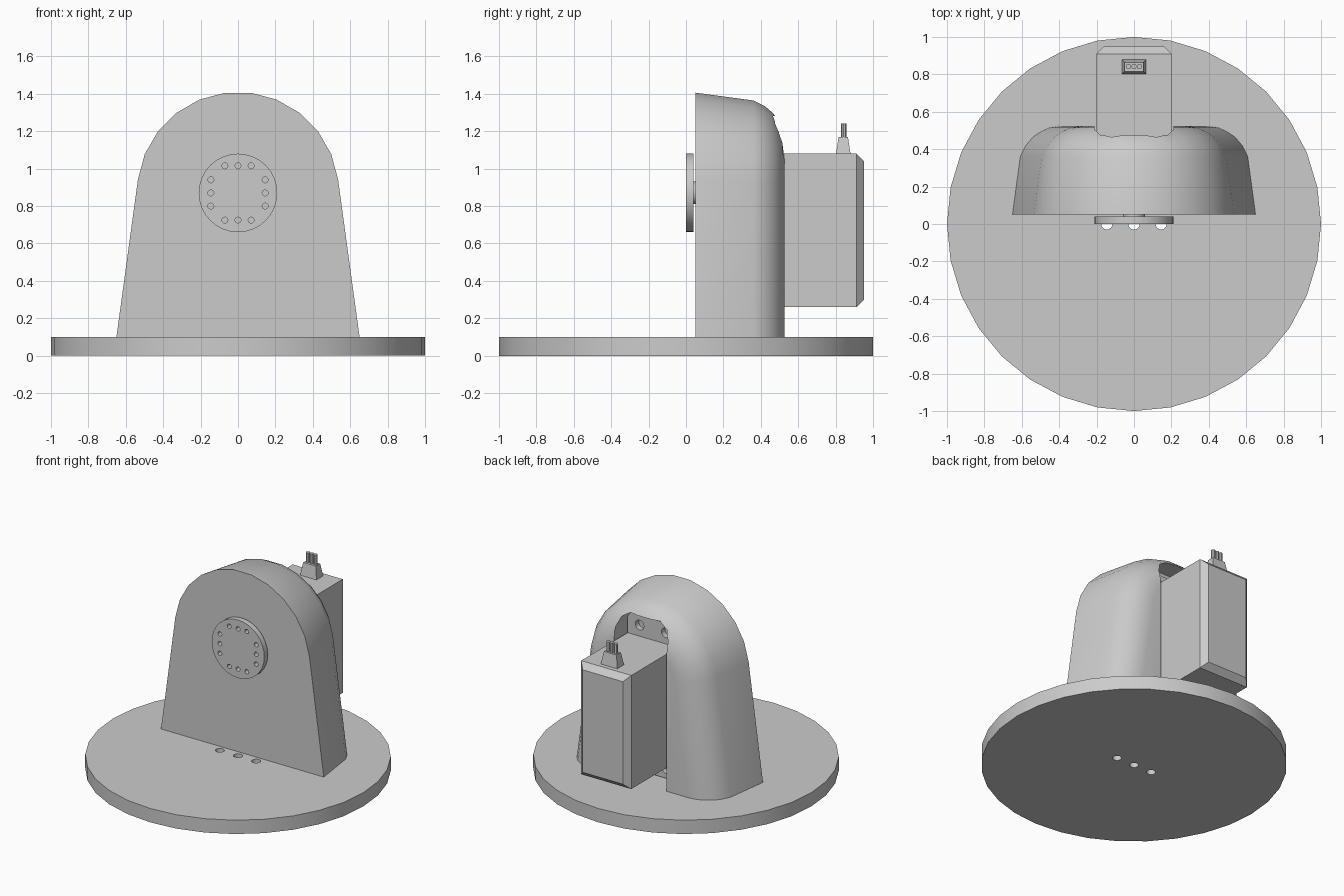
import bpy, bmesh, math
from mathutils import Matrix, Vector

if "Cube" in bpy.data.objects:
    bpy.data.objects.remove(bpy.data.objects["Cube"], do_unlink=True)

grey = bpy.data.materials.new("light_grey")
grey.use_nodes = True
GREY = (0.6, 0.6, 0.6, 1)
grey.diffuse_color = GREY
grey.node_tree.nodes["Principled BSDF"].inputs["Base Color"].default_value = GREY


def finish(name, bm, smooth=False):
    bmesh.ops.recalc_face_normals(bm, faces=bm.faces[:])
    mesh = bpy.data.meshes.new(name)
    bm.to_mesh(mesh)
    bm.free()
    mesh.materials.append(grey)
    ob = bpy.data.objects.new(name, mesh)
    bpy.context.collection.objects.link(ob)
    if smooth:
        smooth_by_angle(ob)
    return ob


def select(ob):
    bpy.ops.object.select_all(action='DESELECT')
    ob.select_set(True)
    bpy.context.view_layer.objects.active = ob


def smooth_by_angle(ob):
    select(ob)
    bpy.ops.object.shade_smooth_by_angle(angle=math.radians(28))


def add_box(bm, lo, hi):
    lo, hi = Vector(lo), Vector(hi)
    mat = Matrix.Translation((lo + hi) / 2) @ Matrix.Diagonal((*(hi - lo), 1))
    return bmesh.ops.create_cube(bm, size=1, matrix=mat)["verts"]


def add_cylinder(bm, centre, radius, depth, axis='Z', sides=32):
    mat = Matrix.Translation(centre)
    if axis == 'Y':
        mat = mat @ Matrix.Rotation(math.pi / 2, 4, 'X')
    bmesh.ops.create_cone(bm, cap_ends=True, segments=sides, radius1=radius,
                          radius2=radius, depth=depth, matrix=mat)


def loft(bm, rings):
    loops = [[bm.verts.new(p) for p in ring] for ring in rings]
    for a, b in zip(loops, loops[1:]):
        for i in range(len(a)):
            j = (i + 1) % len(a)
            bm.faces.new((a[i], a[j], b[j], b[i]))
    bm.faces.new(loops[0])
    bm.faces.new(loops[-1])


def cut(ob, bm):
    cutter = finish("cutter", bm)
    cutter.hide_render = True
    mod = ob.modifiers.new("cut", 'BOOLEAN')
    mod.operation, mod.solver, mod.object = 'DIFFERENCE', 'EXACT', cutter
    select(ob)
    bpy.ops.object.modifier_apply(modifier=mod.name)
    bpy.data.objects.remove(cutter, do_unlink=True)


AXIS_Z = 0.87   # height of the output shaft
BASE_TOP = 0.1

# Round base plate with three cable holes
bm = bmesh.new()
add_cylinder(bm, (0, 0, BASE_TOP / 2), 1, BASE_TOP)
base = finish("base_plate", bm)
bm = bmesh.new()
for x in (-0.145, 0, 0.145):
    add_cylinder(bm, (x, 0, 0.05), 0.03, 0.3, sides=16)
cut(base, bm)
smooth_by_angle(base)


# Arched housing, rounded towards the back
def arch(y, inset):
    r = 0.54 - inset
    pts = [(0.65 - inset, y, BASE_TOP)]
    for i in range(12):
        a = math.radians(7.5 + 15 * i)
        pts.append((r * math.cos(a), y, AXIS_Z + r * math.sin(a)))
    return pts + [(inset - 0.65, y, BASE_TOP)]


bm = bmesh.new()
loft(bm, [arch(y, inset) for y, inset in (
    (0.05, 0), (0.36, 0.042), (0.42, 0.072), (0.465, 0.11),
    (0.495, 0.155), (0.515, 0.2), (0.525, 0.26))])
housing = finish("housing", bm)

# Rear opening that receives the motor
slot = [(0.21, 0), (0.21, 1.17), (0.18, 1.24), (0.12, 1.28)]
slot += [(-x, z) for x, z in reversed(slot)]
bm = bmesh.new()
loft(bm, [[(x, y, z) for x, z in slot] for y in (0.34, 0.7)])
cut(housing, bm)
smooth_by_angle(housing)

# Motor body with a chamfered rear face
bm = bmesh.new()
add_box(bm, (-0.2, 0.33, 0.26), (0.2, 0.95, 1.08))
rear = [e for e in bm.edges if all(v.co.y > 0.9 for v in e.verts)]
bmesh.ops.bevel(bm, geom=rear, offset=0.04, segments=1, affect='EDGES')
finish("motor_body", bm)

# Mounting ears above and below the motor
for name, z0, z1, hole_z in (("upper_ear", 1.08, 1.23, 1.16),
                             ("lower_ear", 0.11, 0.26, 0.18)):
    bm = bmesh.new()
    add_box(bm, (-0.2, 0.335, z0), (0.2, 0.38, z1))
    ear = finish(name, bm)
    bm = bmesh.new()
    for x in (-0.105, 0.105):
        add_cylinder(bm, (x, 0.37, hole_z), 0.035, 0.06, 'Y', 16)
    cut(ear, bm)

# Cable plug: tapered boot and three wires
bm = bmesh.new()
top = [v for v in add_box(bm, (-0.067, 0.8, 1.07), (0.067, 0.88, 1.17)) if v.co.z > 1.1]
bmesh.ops.scale(bm, vec=(0.75, 0.62, 1), verts=top,
                space=Matrix.Translation((0, -0.84, 0)))
finish("plug_boot", bm)
bm = bmesh.new()
for x in (-0.03, 0, 0.03):
    add_cylinder(bm, (x, 0.842, 1.2), 0.014, 0.08, sides=8)
finish("plug_wires", bm)

# Output shaft and horn disc with a square pattern of holes
bm = bmesh.new()
add_cylinder(bm, (0, 0.045, AXIS_Z), 0.06, 0.02, 'Y')
finish("output_shaft", bm, True)
bm = bmesh.new()
add_cylinder(bm, (0, 0.02, AXIS_Z), 0.21, 0.04, 'Y')
horn = finish("horn_disc", bm)
bm = bmesh.new()
for turn in range(4):
    spin = Matrix.Rotation(turn * math.pi / 2, 3, 'Y')
    for x in (-0.07, 0, 0.07):
        p = spin @ Vector((x, 0, 0.145)) + Vector((0, 0.02, AXIS_Z))
        add_cylinder(bm, p, 0.016, 0.1, 'Y', 12)
cut(horn, bm)
smooth_by_angle(horn)
